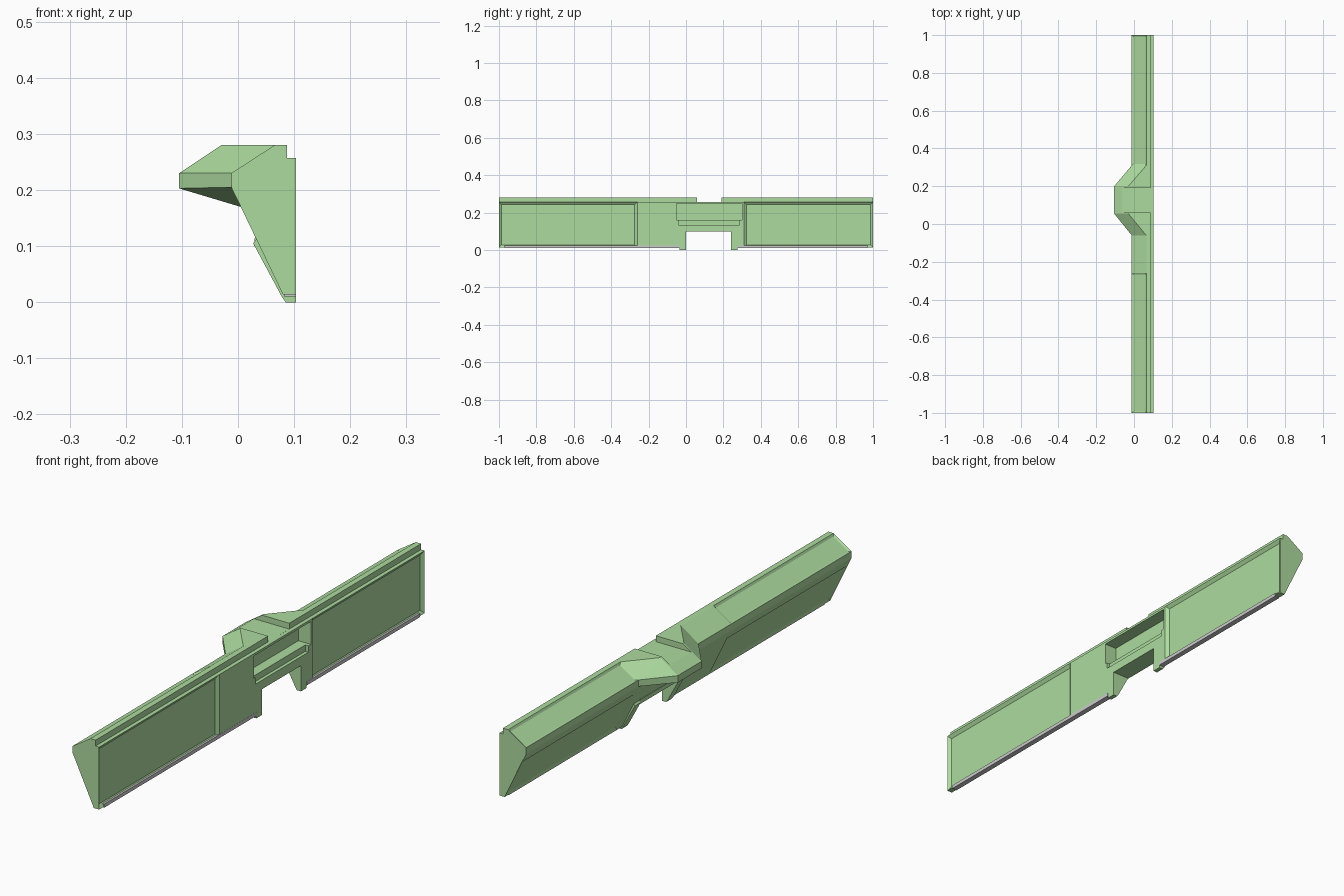
import bpy, bmesh

if "Cube" in bpy.data.objects:
    bpy.data.objects.remove(bpy.data.objects["Cube"])

mat = bpy.data.materials.new("pale_green")
mat.diffuse_color = (0.42, 0.71, 0.35, 1)
mat.use_nodes = True
mat.node_tree.nodes["Principled BSDF"].inputs["Base Color"].default_value = mat.diffuse_color


def loft(name, stations, material=mat):
    """Skin matching (x, z) profiles placed along y and cap both ends."""
    bm = bmesh.new()
    rings = [[bm.verts.new((x, y, z)) for x, z in prof] for y, prof in stations]
    n = len(rings[0])
    bands = []
    for a, b in zip(rings, rings[1:]):
        bands.append([bm.faces.new((a[i], a[(i + 1) % n], b[(i + 1) % n], b[i]))
                      for i in range(n)])
    bm.faces.new(rings[0])
    bm.faces.new(rings[-1][::-1])
    bmesh.ops.recalc_face_normals(bm, faces=bm.faces)
    return bm, bands


def finish(name, bm, material=mat):
    me = bpy.data.meshes.new(name)
    bm.to_mesh(me)
    bm.free()
    ob = bpy.data.objects.new(name, me)
    bpy.context.collection.objects.link(ob)
    if material:
        me.materials.append(material)
    return ob


def prism(name, profile, y0, y1, material=mat):
    bm, _ = loft(name, [(y0, profile), (y1, profile)])
    return finish(name, bm, material)


def box(name, x, y, z, material=mat):
    return prism(name, [(x[0], z[0]), (x[1], z[0]), (x[1], z[1]), (x[0], z[1])],
                 y[0], y[1], material)


def cut(target, x, y, z):
    cutter = box("cutter", x, y, z)
    cutter.hide_render = True
    mod = target.modifiers.new("cut", 'BOOLEAN')
    mod.operation = 'DIFFERENCE'
    mod.solver = 'EXACT'
    mod.object = cutter
    bpy.context.view_layer.objects.active = target
    bpy.ops.object.modifier_apply(modifier=mod.name)
    bpy.data.objects.remove(cutter)


# main beam section, and the section swollen into the central hood
base = [(.0875, .28), (.0875, .257), (.103, .257), (.103, .014), (.08, .014),
        (.005, .17), (-.012, .205), (-.012, .23), (.065, .28)]
hood = base[:6] + [(-.105, .203), (-.105, .23), (-.03, .28)]

bm, bands = loft("dashboard_body", [(-1, base), (-.26, base), (-.06, base), (.055, hood),
                                    (.2, hood), (.31, base), (1, base)])
# shallow inset panels on both long wings
for band in (bands[0], bands[-1]):
    for i, margin, depth in ((2, .02, -.01), (4, .015, -.005), (7, .012, -.005)):
        bmesh.ops.inset_individual(bm, faces=[band[i]], thickness=margin, depth=depth)
bmesh.ops.triangulate(bm, faces=[f for b in bands[2:5] for f in b])
body = finish("dashboard_body", bm)

# knee notch, top dip of the hood, and stepped opening facing the seat
cut(body, (-.2, .2), (0, .24), (-.1, .1))
cut(body, (-.2, .2), (.06, .19), (.2571, .4))
cut(body, (.05, .2), (-.05, .3), (.16, .248))
cut(body, (.09, .2), (-.04, .285), (.135, .165))

# bracket framing the knee notch
leg = [(.103, 0), (.085, 0), (.078, .01), (.027, .105), (.035, .115), (.103, .115)]
for name, y0, y1 in (("right_bracket_leg", -.035, 0), ("left_bracket_leg", .24, .275)):
    prism(name, leg, y0, y1)
prism("bracket_lintel", [(.103, .1), (.028, .1), (.03, .115), (.103, .115)], 0, .24)

# grey lower edge strips
for name, y0, y1 in (("right_edge_strip", -.97, -.035), ("left_edge_strip", .275, .97)):
    box(name, (.082, .1035), (y0, y1), (.01, .024), None)
